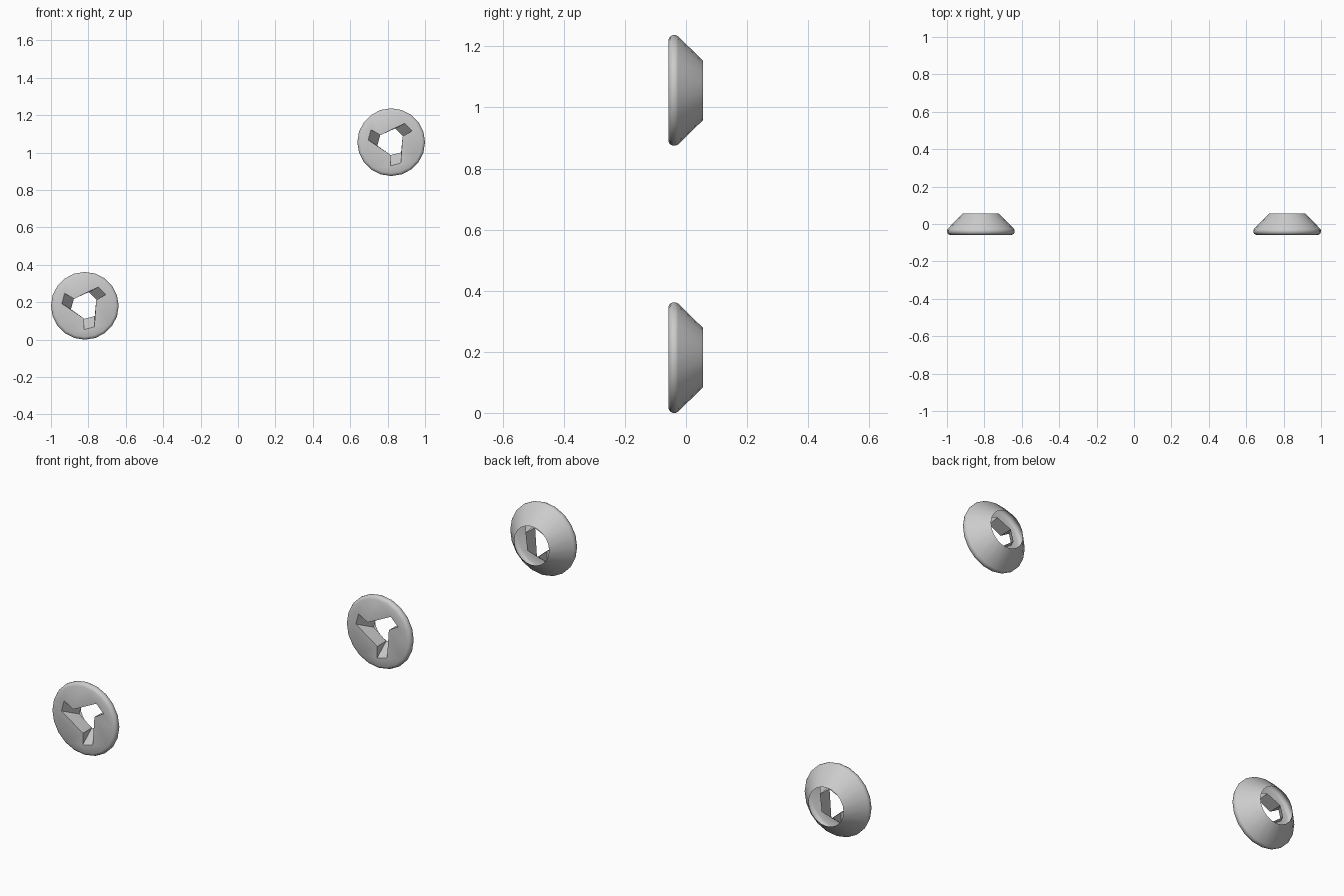
import bpy, bmesh, math

if "Cube" in bpy.data.objects:
    bpy.data.objects.remove(bpy.data.objects["Cube"])

SIDES = 20
FRONT = -0.058      # y of the front face
FLOOR = 0.015       # y where the recess opens through
# (radius, y): bevelled front rim, then the open countersunk cone
PROFILE = [(0.166, FRONT), (0.177, -0.052), (0.181, -0.043),
           (0.181, -0.033), (0.177, -0.026), (0.097, 0.056)]
# one wing of the recess (x, z): two tip corners, two floor corners, inner corner
WING = [(-0.004, -0.127), (0.051, -0.112), (0.053, -0.055), (-0.005, -0.070), (0.061, 0.031)]


def rotated(p, k):
    c, s = math.cos(k * math.tau / 3), math.sin(k * math.tau / 3)
    return p[0] * c - p[1] * s, p[0] * s + p[1] * c


def make_screw(name, x, z):
    bm = bmesh.new()
    # lathed shell
    rings = []
    for r, y in PROFILE:
        rings.append([bm.verts.new((r * math.cos(i * math.tau / SIDES), y,
                                    r * math.sin(i * math.tau / SIDES)))
                      for i in range(SIDES)])
    for a, b in zip(rings, rings[1:]):
        for i in range(SIDES):
            j = (i + 1) % SIDES
            bm.faces.new((a[i], a[j], b[j], b[i]))

    # three-winged recess: outline on the front face and hexagon at the back
    outline, deep = [], []
    for k in range(3):
        t1, t2, d, e, c = [rotated(p, k) for p in WING]
        outline += [bm.verts.new((p[0], FRONT, p[1])) for p in (t1, t2, c)]
        deep += [bm.verts.new((p[0], FLOOR, p[1])) for p in (e, d)]
    for k in range(3):
        t1, t2, c = outline[3 * k:3 * k + 3]
        nt = outline[(3 * k + 3) % 9]
        e, d = deep[2 * k:2 * k + 2]
        ne = deep[(2 * k + 2) % 6]
        bm.faces.new((t1, t2, d, e))            # sloped wing floor
        for tri in ((t2, c, d), (c, ne, d), (c, nt, ne)):   # side walls
            bm.faces.new(tri)

    # front face between the rim and the recess
    loops = [rings[0], outline]
    edges = []
    for loop in loops:
        for i, v in enumerate(loop):
            w = loop[(i + 1) % len(loop)]
            edges.append(bm.edges.get((v, w)) or bm.edges.new((v, w)))
    bmesh.ops.triangle_fill(bm, edges=edges, use_beauty=True, normal=(0, -1, 0))
    bmesh.ops.recalc_face_normals(bm, faces=bm.faces)
    front = [f for f in bm.faces if all(abs(v.co.y - FRONT) < 1e-5 for v in f.verts)]
    if front and front[0].normal.y > 0:
        bmesh.ops.reverse_faces(bm, faces=bm.faces)

    mesh = bpy.data.meshes.new(name)
    bm.to_mesh(mesh)
    bm.free()
    ob = bpy.data.objects.new(name, mesh)
    bpy.context.collection.objects.link(ob)
    ob.location = (x, 0, z)
    bpy.ops.object.select_all(action='DESELECT')
    ob.select_set(True)
    bpy.context.view_layer.objects.active = ob
    bpy.ops.object.shade_smooth_by_angle(angle=math.radians(40))


make_screw("lower_left_screw", -0.819, 0.181)
make_screw("upper_right_screw", 0.819, 1.056)
